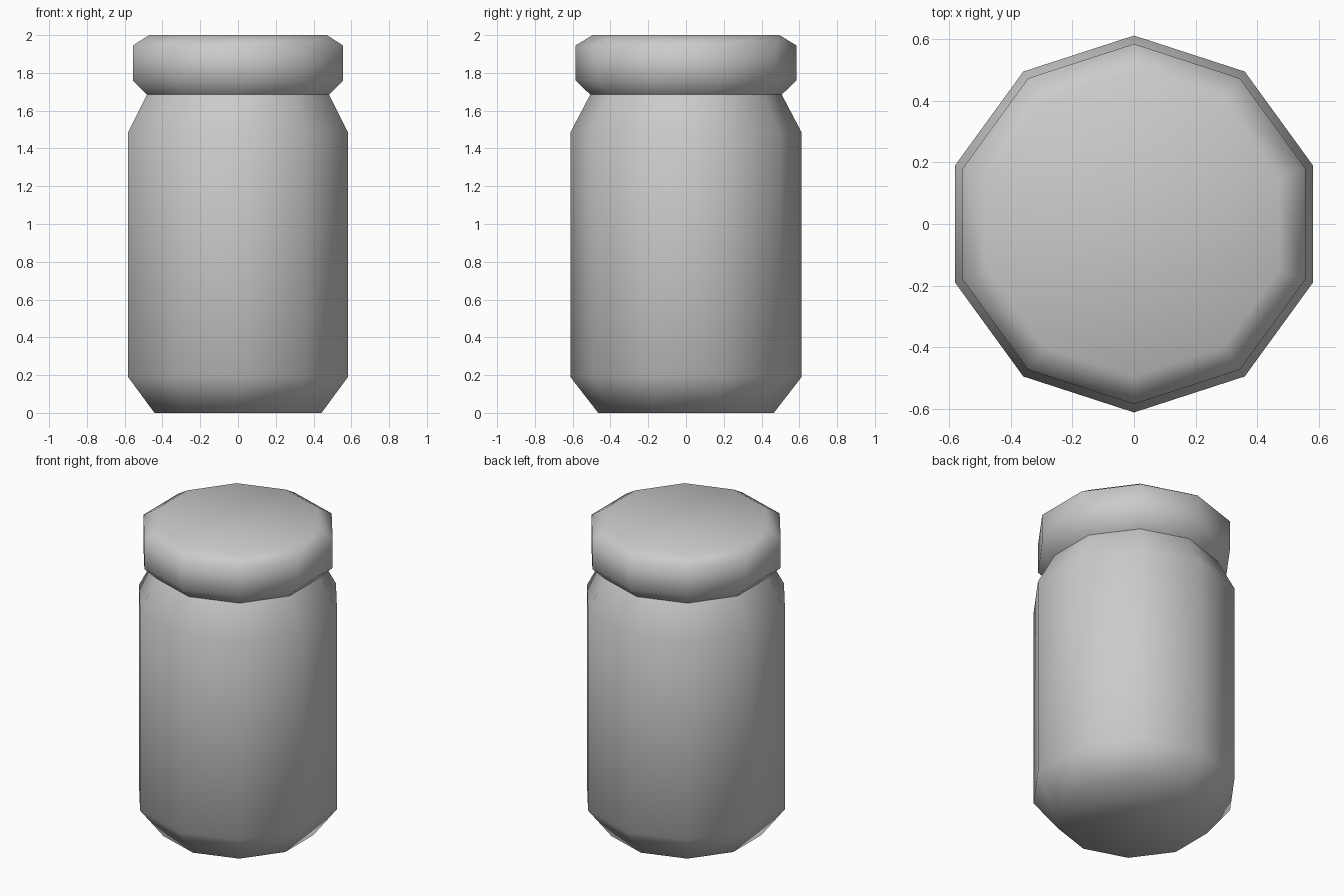
import bpy, bmesh, math

cube = bpy.data.objects.get("Cube")
if cube:
    bpy.data.objects.remove(cube, do_unlink=True)

SIDES = 10

grey = bpy.data.materials.new("plain_grey")
grey.use_nodes = True
colour = (0.6, 0.6, 0.6, 1)
grey.diffuse_color = colour
grey.node_tree.nodes["Principled BSDF"].inputs["Base Color"].default_value = colour


def lathe(name, profile, cap_bottom=False, cap_top=False):
    """Turn (radius, height) points into a smooth ten-sided shell."""
    bm = bmesh.new()
    rings = []
    for r, z in profile:
        angles = [math.pi / 2 + math.tau * i / SIDES for i in range(SIDES)]
        rings.append([bm.verts.new((r * math.cos(a), r * math.sin(a), z)) for a in angles])
    for low, high in zip(rings, rings[1:]):
        for i in range(SIDES):
            j = (i + 1) % SIDES
            bm.faces.new((low[i], low[j], high[j], high[i]))
    if cap_bottom:
        bm.faces.new(rings[0][::-1])
    if cap_top:
        bm.faces.new(rings[-1])
    for face in bm.faces:
        face.smooth = True
    mesh = bpy.data.meshes.new(name)
    bm.to_mesh(mesh)
    bm.free()
    mesh.materials.append(grey)
    obj = bpy.data.objects.new(name, mesh)
    bpy.context.collection.objects.link(obj)
    return obj


# Jar body: chamfered foot, straight wall, tapered shoulder
lathe("jar_body", [(0.465, 0), (0.612, 0.19), (0.612, 1.485), (0.507, 1.685)], cap_bottom=True)

# Lid: flared underside, straight rim, chamfered top
lathe("jar_lid", [(0.507, 1.685), (0.585, 1.76), (0.585, 1.945), (0.495, 2.0)], cap_top=True)
